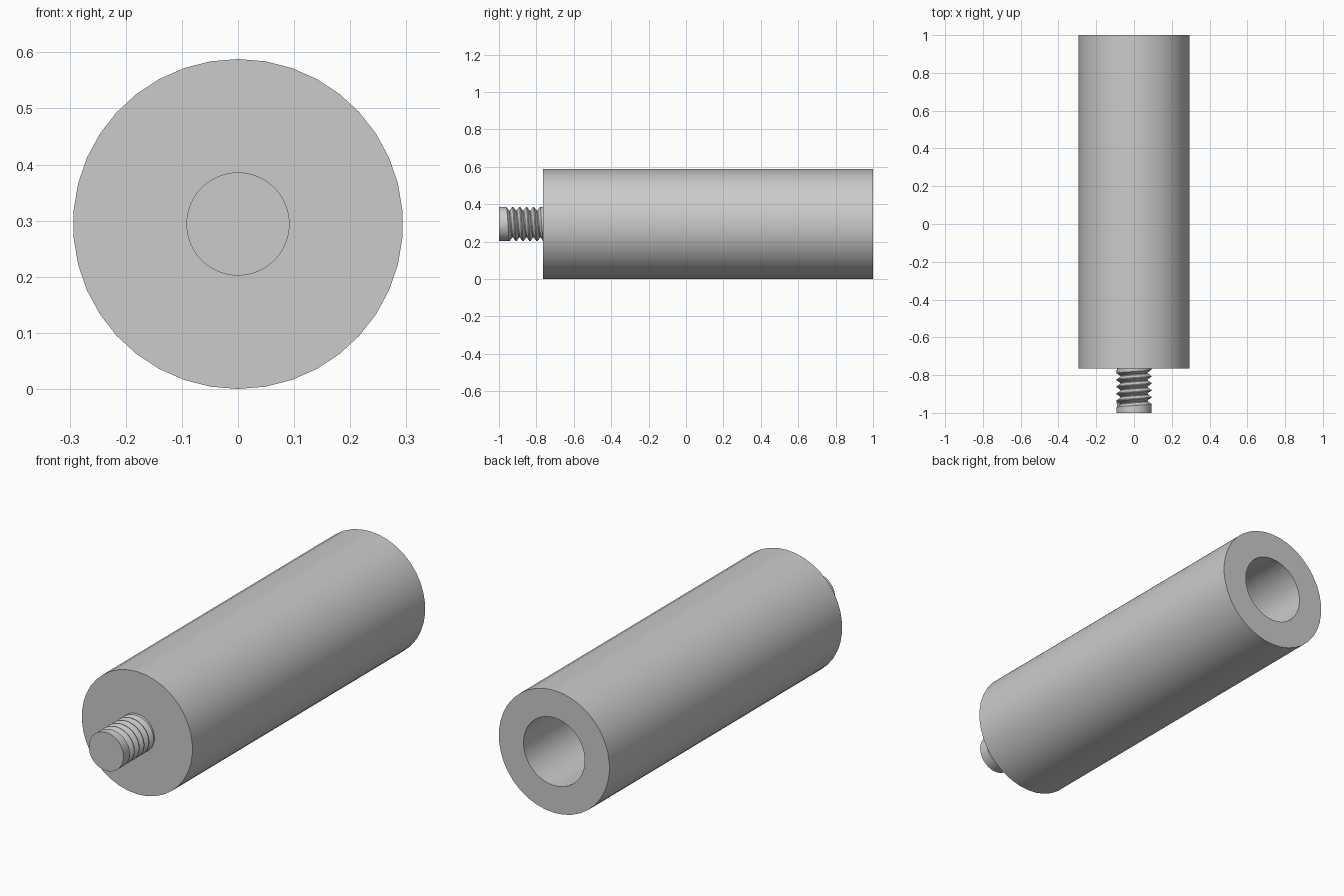
import bpy, bmesh, math
from mathutils import Matrix, Vector

cube = bpy.data.objects.get("Cube")
if cube:
    bpy.data.objects.remove(cube, do_unlink=True)

AXIS_Z = 0.294      # height of the long axis
FRONT, SHOULDER, BACK = -1.0, -0.765, 1.0

grey = bpy.data.materials.new("plain grey")
grey.use_nodes = True
grey.diffuse_color = (0.6, 0.6, 0.6, 1)
grey.node_tree.nodes["Principled BSDF"].inputs["Base Color"].default_value = (0.6, 0.6, 0.6, 1)


def finish(bm, name):
    """Clean the mesh, raise it to the axis height and shade it."""
    bmesh.ops.remove_doubles(bm, verts=bm.verts, dist=1e-5)
    bmesh.ops.dissolve_degenerate(bm, edges=bm.edges, dist=1e-5)
    rim = [e for e in bm.edges if e.is_boundary]
    if rim:
        bmesh.ops.holes_fill(bm, edges=rim, sides=0)
    bmesh.ops.recalc_face_normals(bm, faces=bm.faces)
    mesh = bpy.data.meshes.new(name)
    bm.to_mesh(mesh)
    bm.free()
    mesh.materials.append(grey)
    mesh.transform(Matrix.Translation((0, 0, AXIS_Z)))
    obj = bpy.data.objects.new(name, mesh)
    bpy.context.collection.objects.link(obj)
    bpy.ops.object.select_all(action="DESELECT")
    obj.select_set(True)
    bpy.context.view_layer.objects.active = obj
    bpy.ops.object.shade_smooth_by_angle(angle=math.radians(30))


# Cylinder body with a blind bore in its back end
def build_body(radius=0.294, bore=0.163, bore_end=0.0, sides=38):
    profile = [(SHOULDER, 0), (SHOULDER, radius), (BACK, radius),
               (BACK, bore), (bore_end, bore), (bore_end, 0)]
    bm = bmesh.new()
    verts = [bm.verts.new((0, y, r)) for y, r in profile]
    edges = [bm.edges.new(pair) for pair in zip(verts, verts[1:])]
    bmesh.ops.spin(bm, geom=verts + edges, cent=(0, 0, 0), axis=(0, 1, 0),
                   angle=math.tau, steps=sides)
    finish(bm, "cylinder_body")


# Front stud: helical rows of crests and roots, clamped flat at both ends
def build_stud(crest=0.092, root=0.072, start=-0.975, pitch=0.037, turns=5, sides=48):
    profile = [(0, crest), (0.12, crest), (0.5, root), (0.62, root)]
    bm = bmesh.new()
    rows = []
    for turn in range(-2, turns + 3):
        for offset, r in profile:
            row = []
            for j in range(sides + 1):
                t = (turn * sides + j) / sides
                y = min(max(start + pitch * (t + offset), FRONT), SHOULDER)
                radius = r if 0 <= t <= turns else crest
                a = math.tau * j / sides - math.pi / 2
                row.append(bm.verts.new(Vector((radius * math.sin(a), y, radius * math.cos(a)))))
            rows.append(row)
    for low, high in zip(rows, rows[1:]):
        for j in range(sides):
            bm.faces.new((low[j], low[j + 1], high[j + 1], high[j]))
    finish(bm, "threaded_stud")


build_body()
build_stud()
